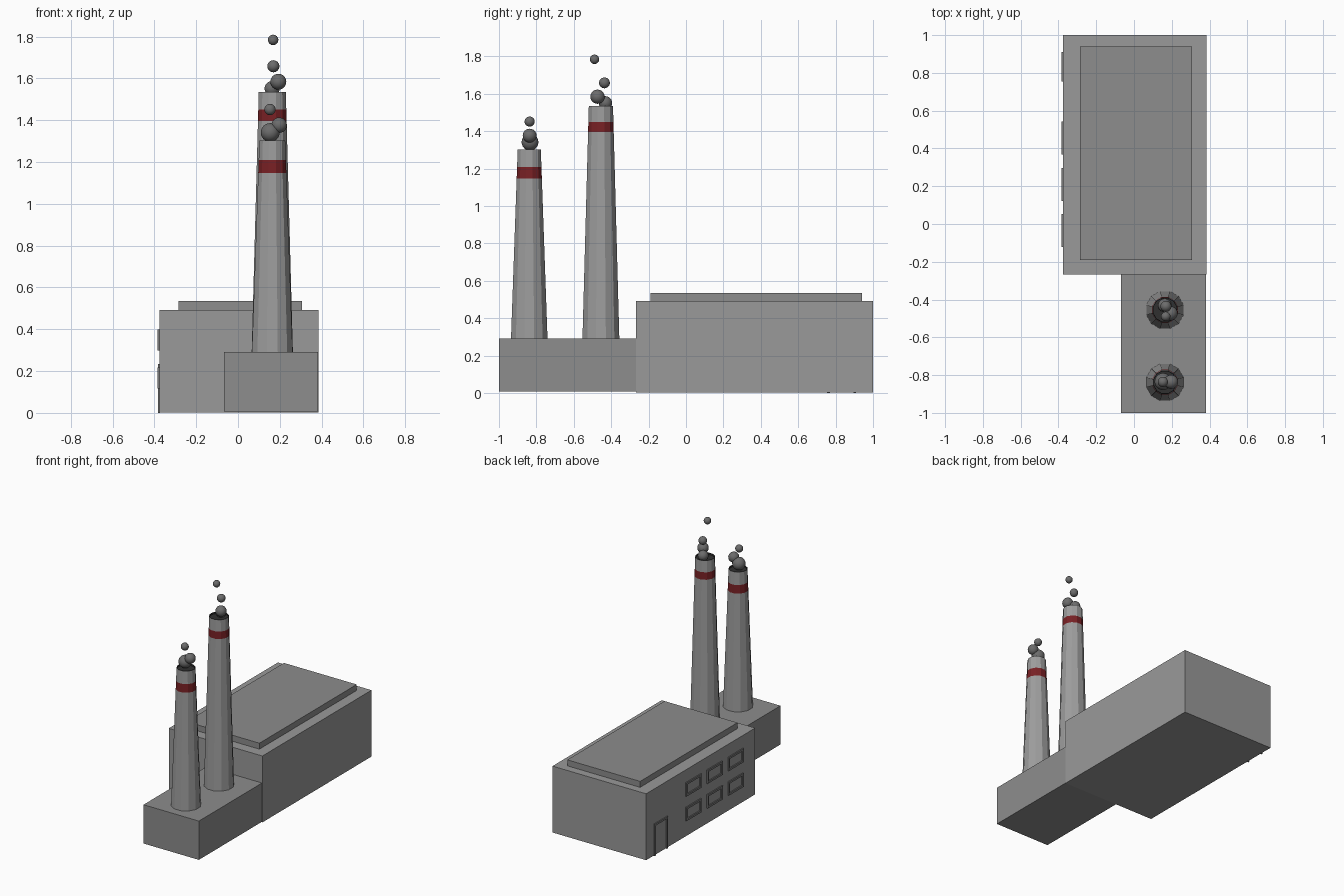
import bpy, bmesh, math

if "Cube" in bpy.data.objects:
    bpy.data.objects.remove(bpy.data.objects["Cube"])


def material(name, r, g, b):
    m = bpy.data.materials.new(name)
    m.diffuse_color = (r, g, b, 1)
    m.use_nodes = True
    m.node_tree.nodes["Principled BSDF"].inputs["Base Color"].default_value = m.diffuse_color
    return m


red = material("stripe_red", 0.19, 0.015, 0.018)
wall_grey = material("wall_grey", 0.32, 0.32, 0.32)
dark_wall = material("dark_wall", 0.266, 0.266, 0.266)
chimney_grey = material("chimney_grey", 0.34, 0.34, 0.34)
trim_grey = material("trim_grey", 0.2, 0.2, 0.2)
smoke_grey = material("smoke_grey", 0.15, 0.15, 0.15)
soot = material("soot", 0.03, 0.03, 0.03)


def finish(bm, name, *mats):
    bmesh.ops.recalc_face_normals(bm, faces=bm.faces)
    mesh = bpy.data.meshes.new(name)
    bm.to_mesh(mesh)
    bm.free()
    for m in mats:
        mesh.materials.append(m)
    ob = bpy.data.objects.new(name, mesh)
    bpy.context.collection.objects.link(ob)
    return ob


def box(name, mat, x0, x1, y0, y1, z0, z1):
    bm = bmesh.new()
    bmesh.ops.create_cube(bm, size=1)
    for v in bm.verts:
        v.co.x = x1 if v.co.x > 0 else x0
        v.co.y = y1 if v.co.y > 0 else y0
        v.co.z = z1 if v.co.z > 0 else z0
    return finish(bm, name, mat)


def outline(name, outer, inner, closed, x0, x1):
    """Frame between two (y, z) outlines, raised from x1 out to x0."""
    bm = bmesh.new()
    rows = [[bm.verts.new((x, y, z)) for y, z in pts]
            for x, pts in ((x1, outer), (x0, outer), (x0, inner), (x1, inner))]
    n = len(outer)
    for i in range(n if closed else n - 1):
        j = (i + 1) % n
        for k in range(4):
            a, b = rows[k], rows[(k + 1) % 4]
            bm.faces.new((a[i], a[j], b[j], b[i]))
    if not closed:
        for i in (0, n - 1):
            bm.faces.new([r[i] for r in rows])
    return finish(bm, name, trim_grey)


def chimney(name, x, y, z0, z1, r0, r1, band, sides=12):
    """Tapered tube with a red band and a sooty mouth just below the rim."""
    bm = bmesh.new()
    rings = []
    # outer rings, then the soot-covered mouth
    for z, inset in ((z0, 0), (band[0], 0), (band[1], 0), (z1, 0), (z1, 0.004), (z1 - 0.012, 0.004)):
        r = r0 + (r1 - r0) * (z - z0) / (z1 - z0) - inset
        rings.append([bm.verts.new((x + r * math.cos(a), y + r * math.sin(a), z))
                      for a in (2 * math.pi * (i + 0.5) / sides for i in range(sides))])
    slots = (0, 1, 0, 2, 2)
    for k, slot in enumerate(slots):
        for i in range(sides):
            j = (i + 1) % sides
            f = bm.faces.new((rings[k][i], rings[k][j], rings[k + 1][j], rings[k + 1][i]))
            f.material_index = slot
    bm.faces.new(rings[-1]).material_index = 2
    return finish(bm, name, chimney_grey, red, soot)


def puff(name, x, y, z, r):
    bm = bmesh.new()
    bmesh.ops.create_uvsphere(bm, u_segments=24, v_segments=12, radius=r)
    bmesh.ops.translate(bm, verts=bm.verts, vec=(x, y, z))
    for f in bm.faces:
        f.smooth = True
    return finish(bm, name, smoke_grey)


# Buildings
WALL = -0.376
box("main_hall", wall_grey, WALL, 0.385, -0.267, 1.0, 0.003, 0.491)
box("roof_slab", dark_wall, -0.285, 0.307, -0.19, 0.94, 0.491, 0.535)
box("annex", dark_wall, -0.068, 0.382, -1.0, -0.267, 0.007, 0.292)

# Window frames, three columns by two rows
t = 0.015
for c, y0 in enumerate((-0.123, 0.122, 0.367)):
    for r, z0 in enumerate((0.117, 0.298)):
        y1, z1 = y0 + 0.175, z0 + 0.1
        outline(f"window_frame_{c}_{r}",
                [(y0, z0), (y1, z0), (y1, z1), (y0, z1)],
                [(y0 + t, z0 + t), (y1 - t, z0 + t), (y1 - t, z1 - t), (y0 + t, z1 - t)],
                True, -0.385, WALL + 0.004)

# Door surround
outline("door_frame",
        [(0.755, 0), (0.755, 0.235), (0.91, 0.235), (0.91, 0)],
        [(0.77, 0), (0.77, 0.22), (0.895, 0.22), (0.895, 0)],
        False, -0.383, WALL + 0.004)

# Chimneys
chimney("tall_chimney", 0.164, -0.455, 0.292, 1.535, 0.102, 0.067, (1.396, 1.45))
chimney("short_chimney", 0.164, -0.838, 0.292, 1.303, 0.101, 0.064, (1.147, 1.209))

# Smoke
for i, p in enumerate([
    (0.168, -0.489, 1.784, 0.025), (0.169, -0.436, 1.658, 0.029),
    (0.193, -0.473, 1.584, 0.038), (0.163, -0.431, 1.551, 0.036),
    (0.154, -0.834, 1.341, 0.045), (0.197, -0.836, 1.376, 0.037),
    (0.153, -0.836, 1.451, 0.027),
]):
    puff(f"smoke_puff_{i}", *p)
